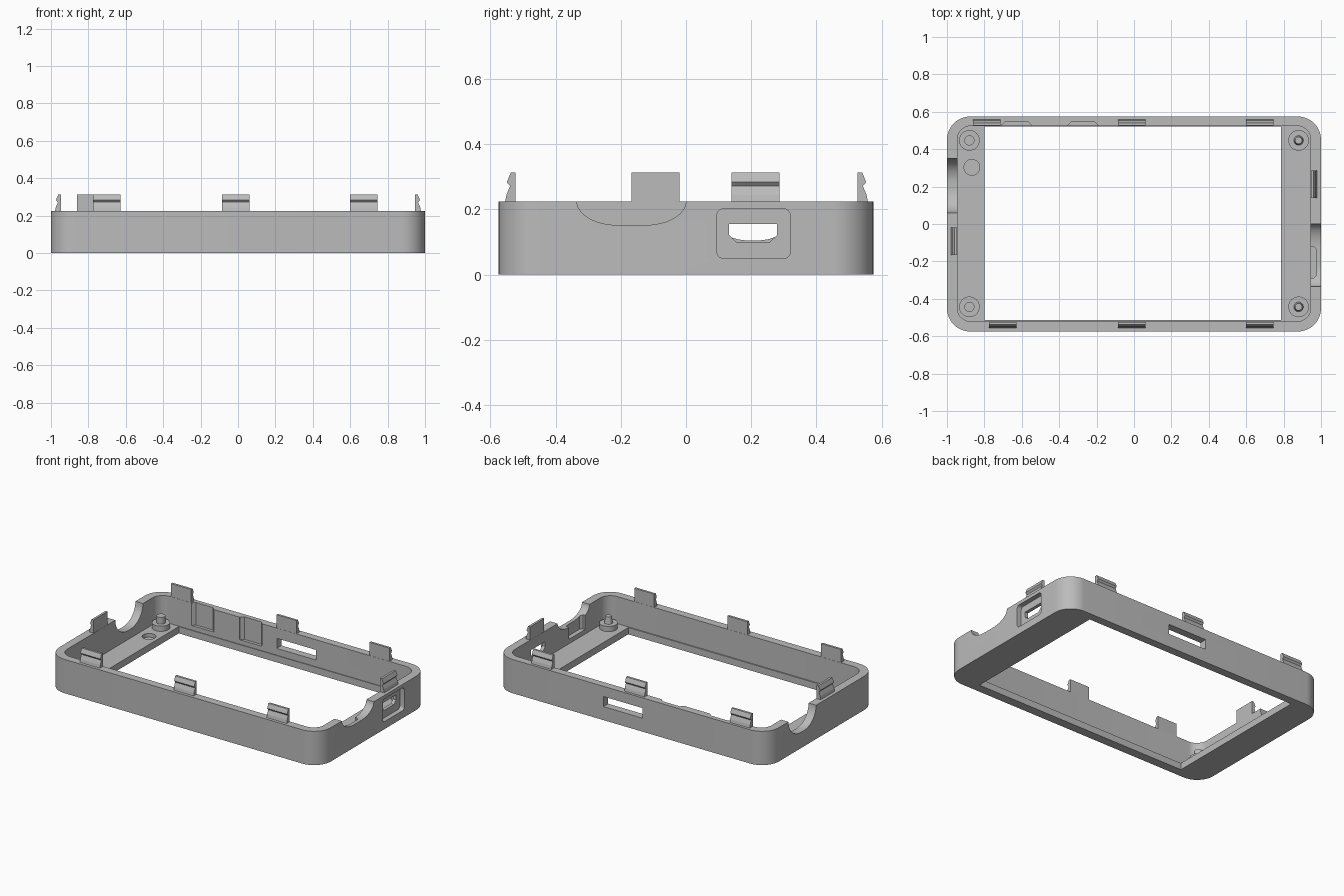
import bpy, bmesh, math

if "Cube" in bpy.data.objects:
    bpy.data.objects.remove(bpy.data.objects["Cube"])

grey = bpy.data.materials.new("plain grey")
grey.diffuse_color = (0.5, 0.5, 0.5, 1)
grey.use_nodes = True
grey.node_tree.nodes["Principled BSDF"].inputs["Base Color"].default_value = grey.diffuse_color

H, FLOOR = 0.225, 0.045          # wall height, floor thickness
AXES = {"x": lambda u, v, w: (w, u, v),
        "y": lambda u, v, w: (u, w, v),
        "z": lambda u, v, w: (u, v, w)}


def prism(name, pts, axis, lo, hi):
    """Extrude a 2D outline along an axis."""
    bm = bmesh.new()
    place = AXES[axis]
    a = [bm.verts.new(place(u, v, lo)) for u, v in pts]
    b = [bm.verts.new(place(u, v, hi)) for u, v in pts]
    bm.faces.new(a)
    bm.faces.new(b)
    n = len(pts)
    for i in range(n):
        j = (i + 1) % n
        bm.faces.new((a[i], a[j], b[j], b[i]))
    bmesh.ops.recalc_face_normals(bm, faces=bm.faces)
    mesh = bpy.data.meshes.new(name)
    bm.to_mesh(mesh)
    bm.free()
    mesh.materials.append(grey)
    ob = bpy.data.objects.new(name, mesh)
    bpy.context.collection.objects.link(ob)
    return ob


def rounded(u0, u1, v0, v1, r, steps=12):
    """Rounded rectangle outline."""
    corners = ((u1 - r, v1 - r), (u0 + r, v1 - r), (u0 + r, v0 + r), (u1 - r, v0 + r))
    return [(cu + r * math.cos(t), cv + r * math.sin(t))
            for q, (cu, cv) in enumerate(corners)
            for t in [(q + i / steps) * math.pi / 2 for i in range(steps + 1)]]


def box(u0, u1, v0, v1):
    return [(u0, v0), (u1, v0), (u1, v1), (u0, v1)]


def circle(x, y, r, n=32):
    return [(x + r * math.cos(2 * math.pi * i / n), y + r * math.sin(2 * math.pi * i / n))
            for i in range(n)]


def scoop(y0, y1, bottom, flat, n=12):
    """Thumb notch outline: two quarter arcs joined by a flat."""
    r = (y1 - y0 - flat) / 2
    d = H - bottom
    left = [(y0 + r - r * math.cos(i / n * math.pi / 2), H - d * math.sin(i / n * math.pi / 2))
            for i in range(n + 1)]
    right = [(y0 + y1 - y, z) for y, z in reversed(left)]
    return [(y0, 0.3)] + left + right + [(y1, 0.3)]


def activate(ob):
    bpy.ops.object.select_all(action="DESELECT")
    ob.select_set(True)
    bpy.context.view_layer.objects.active = ob


def cut(target, cutter):
    mod = target.modifiers.new("cut", "BOOLEAN")
    mod.operation = "DIFFERENCE"
    mod.solver = "EXACT"
    mod.object = cutter
    activate(target)
    bpy.ops.object.modifier_apply(modifier=mod.name)
    bpy.data.objects.remove(cutter)


# Tray body with cavity and large window
body = prism("case_frame", rounded(-1, 1, -0.575, 0.575, 0.125), "z", 0, H)
cut(body, prism("cavity", rounded(-0.945, 0.945, -0.522, 0.525, 0.075), "z", FLOOR, 0.4))
cut(body, prism("window", box(-0.8, 0.785, -0.514, 0.52), "z", -0.1, 0.1))

# Recesses on the inside of the back and right walls
for x0, x1 in ((-0.71, -0.545), (-0.355, -0.19)):
    cut(body, prism("back_recess", [(x0, 0.5), (x0, 0.526), (x0 + 0.02, 0.545),
                                    (x1 - 0.02, 0.545), (x1, 0.526), (x1, 0.5)], "z", 0.075, 0.4))
cut(body, prism("right_recess", [(0.92, -0.29), (0.96, -0.29), (0.975, -0.275),
                                 (0.975, -0.135), (0.96, -0.12), (0.92, -0.12)], "z", 0.075, 0.4))

# Scooped notches in the side walls
cut(body, prism("left_notch", scoop(0.06, 0.35, 0.105, 0.03), "x", -1.1, -0.9))
cut(body, prism("right_notch", scoop(-0.335, 0.0, 0.152, 0.08), "x", 0.9, 1.1))

# Port in the right wall: outer pocket, then the opening
cut(body, prism("port_pocket", rounded(0.095, 0.32, 0.05, 0.202, 0.02, 6), "x", 0.968, 1.1))
cut(body, prism("port_opening", [(0.132, 0.155), (0.132, 0.122), (0.155, 0.1), (0.257, 0.1),
                                 (0.28, 0.122), (0.28, 0.155)], "x", 0.9, 1.1))

# Slot in the back wall
cut(body, prism("back_slot", box(-0.082, 0.205, 0.09, 0.157), "y", 0.5, 0.7))

# Shallow round pocket in the floor
cut(body, prism("floor_pocket", circle(-0.867, 0.303, 0.042), "z", 0.02, 0.1))
activate(body)
bpy.ops.object.shade_smooth_by_angle(angle=math.radians(30))

# Snap clips: profile as (distance outward from the inner wall, height)
CLIP = [(0.001, 0.21), (0.033, 0.21), (0.033, 0.225), (0.029, 0.245), (0.018, 0.272),
        (0.028, 0.284), (0.016, 0.313), (0.001, 0.313)]


def clip(name, axis, wall, sign, lo, hi):
    prism(name, [(wall + sign * d, z) for d, z in CLIP], axis, lo, hi)


def clip_x(name, wall, sign, lo, hi):
    # clip running along x: outline lies in the y-z plane
    clip(name, "x", wall, sign, lo, hi)


for x0 in (-0.775, -0.085, 0.6):
    clip_x("front_clip", -0.522, -1, x0, x0 + 0.147)
for x0 in (-0.86, -0.085, 0.6):
    clip_x("back_clip", 0.525, 1, x0, x0 + 0.147)
clip("left_clip", "y", -0.945, -1, -0.167, -0.02)
clip("right_clip", "y", 0.945, 1, 0.14, 0.287)

# Locating bosses with pins in the four corners
for x in (-0.88, 0.88):
    for y in (-0.443, 0.447):
        prism("corner_boss", circle(x, y, 0.055), "z", FLOOR - 0.01, 0.08)
        pin = prism("locating_pin", circle(x, y, 0.027), "z", 0.07, 0.125)
        if x > 0:                 # tapered tips on the right-hand pins
            for v in pin.data.vertices:
                if v.co.z > 0.1:
                    v.co.x = x + (v.co.x - x) * 0.7
                    v.co.y = y + (v.co.y - y) * 0.7

for ob in bpy.data.objects:
    if ob.name.startswith(("corner_boss", "locating_pin")):
        activate(ob)
        bpy.ops.object.shade_smooth_by_angle(angle=math.radians(30))
